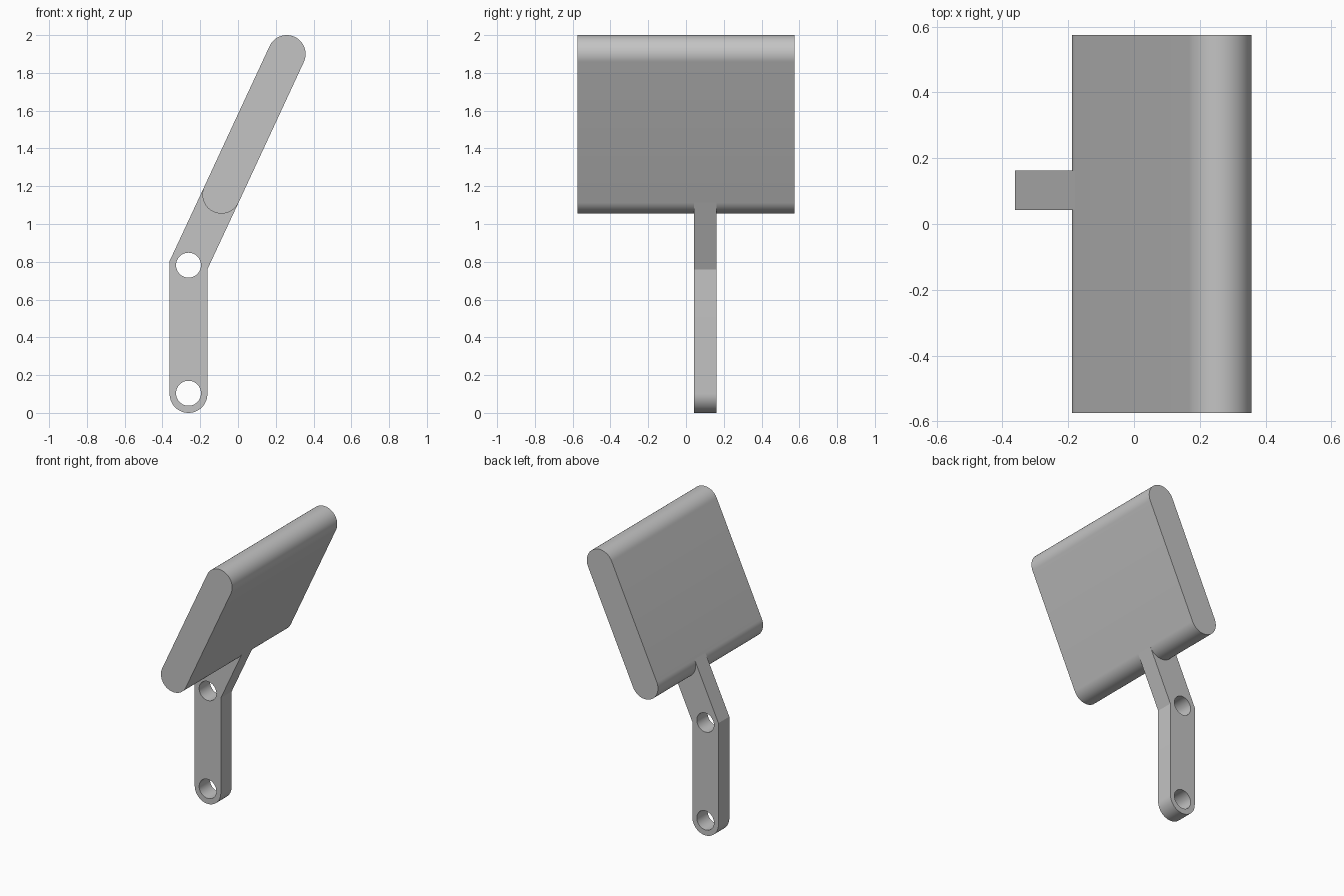
import bpy
import bmesh
from math import sin, cos, pi, radians, tan
from mathutils import Vector

cube = bpy.data.objects.get("Cube")
if cube:
    bpy.data.objects.remove(cube, do_unlink=True)

grey = bpy.data.materials.new("plain grey")
grey.use_nodes = True
COLOUR = (0.55, 0.55, 0.55, 1)
grey.diffuse_color = COLOUR
grey.node_tree.nodes["Principled BSDF"].inputs["Base Color"].default_value = COLOUR

R = 0.1                 # half thickness of arm and pad
HOLE_R = 0.066
TILT = radians(24.9)    # lean of the upper part from vertical
FOOT = Vector((-0.262, 0.1))
ELBOW = Vector((-0.262, 0.782))
PAD_LOW = Vector((-0.088, 1.155))
PAD_HIGH = Vector((0.258, 1.9))


def arc(centre, start, end, radius=R, steps=32):
    """Points in the x-z plane along an arc."""
    angles = (start + (end - start) * i / steps for i in range(steps + 1))
    return [centre + Vector((cos(a), sin(a))) * radius for a in angles]


def extrude_profile(name, points, y0, y1):
    """Solid prism of an x-z outline running from y0 to y1."""
    bm = bmesh.new()
    face = bm.faces.new([bm.verts.new((p.x, y0, p.y)) for p in points])
    geom = bmesh.ops.extrude_face_region(bm, geom=[face])["geom"]
    verts = [g for g in geom if isinstance(g, bmesh.types.BMVert)]
    bmesh.ops.translate(bm, verts=verts, vec=(0, y1 - y0, 0))
    bmesh.ops.recalc_face_normals(bm, faces=bm.faces)
    mesh = bpy.data.meshes.new(name)
    bm.to_mesh(mesh)
    bm.free()
    mesh.materials.append(grey)
    obj = bpy.data.objects.new(name, mesh)
    bpy.context.collection.objects.link(obj)
    return obj


def activate(obj):
    bpy.ops.object.select_all(action='DESELECT')
    obj.select_set(True)
    bpy.context.view_layer.objects.active = obj


# Wide tilted pad with rounded upper and lower edges
pad = extrude_profile(
    "pad",
    arc(PAD_HIGH, -TILT, pi - TILT) + arc(PAD_LOW, pi - TILT, 2 * pi - TILT),
    -0.575, 0.575)

# Bent arm: rounded foot, mitred elbow, upper end buried in the pad
side = Vector((cos(TILT), -sin(TILT))) * R
mitre = Vector((R, -R * tan(TILT / 2)))
arm = extrude_profile(
    "bent_arm",
    arc(FOOT, pi, 2 * pi) + [ELBOW + mitre, PAD_LOW + side, PAD_LOW - side, ELBOW - mitre],
    0.043, 0.162)

# Pivot holes through the arm
for centre in (FOOT + Vector((0, 0.004)), ELBOW):
    cutter = extrude_profile("hole_cutter", arc(centre, 0, 2 * pi, HOLE_R, 48)[:-1], 0, 0.2)
    cutter.hide_render = True
    activate(arm)
    mod = arm.modifiers.new("pivot_hole", 'BOOLEAN')
    mod.operation = 'DIFFERENCE'
    mod.solver = 'EXACT'
    mod.object = cutter
    bpy.ops.object.modifier_apply(modifier=mod.name)
    bpy.data.objects.remove(cutter, do_unlink=True)

for obj in (pad, arm):
    activate(obj)
    bpy.ops.object.shade_smooth_by_angle(angle=radians(20))
